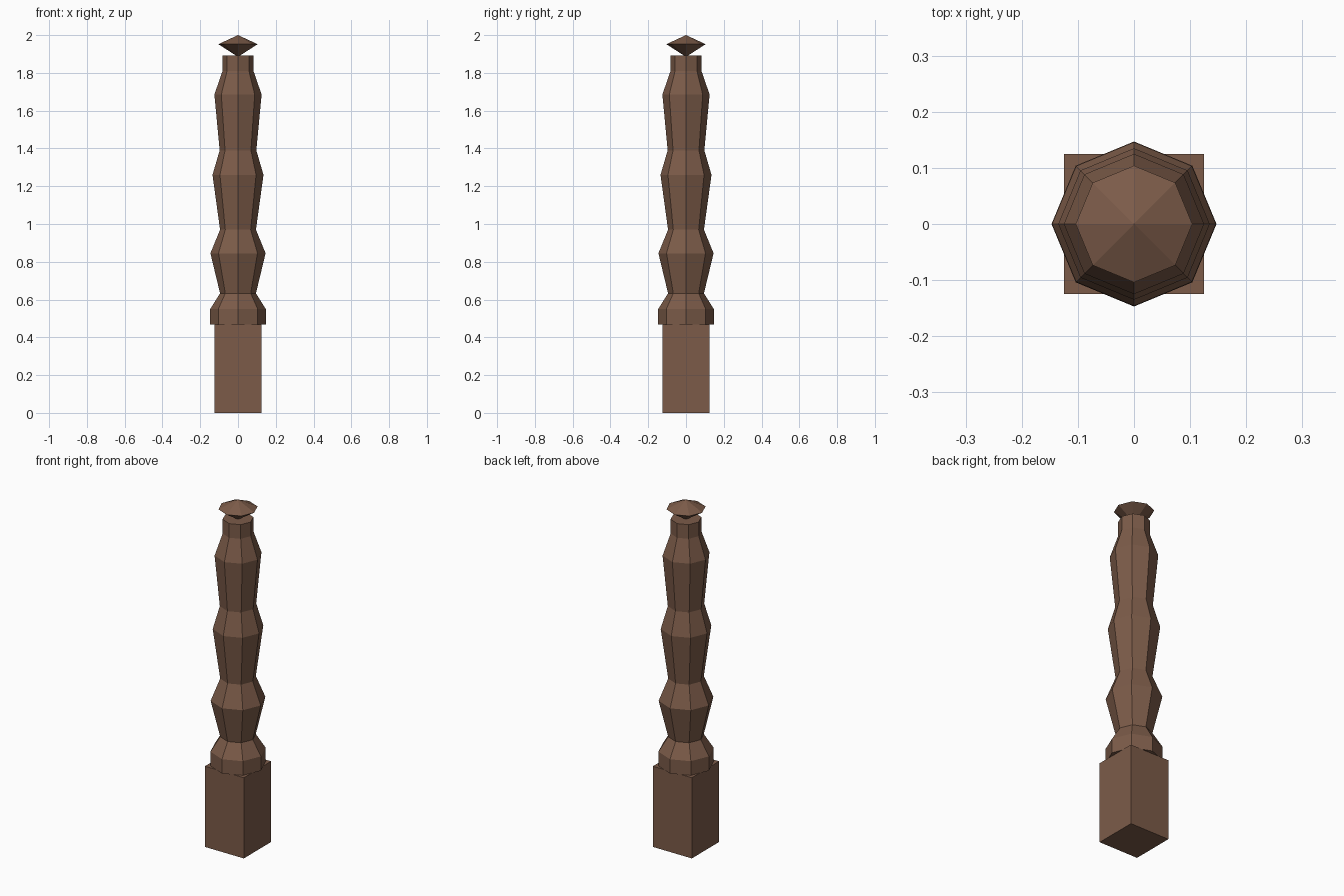
import bpy, bmesh, math

if "Cube" in bpy.data.objects:
    bpy.data.objects.remove(bpy.data.objects["Cube"])

wood = bpy.data.materials.new("brown_wood")
wood.diffuse_color = (0.200, 0.105, 0.066, 1)
wood.use_nodes = True
wood.node_tree.nodes["Principled BSDF"].inputs["Base Color"].default_value = wood.diffuse_color


def finish(name, bm):
    bmesh.ops.recalc_face_normals(bm, faces=bm.faces)
    me = bpy.data.meshes.new(name)
    bm.to_mesh(me)
    bm.free()
    me.materials.append(wood)
    ob = bpy.data.objects.new(name, me)
    bpy.context.collection.objects.link(ob)
    return ob


def lathe(name, profile, sides=8):
    """Revolve (radius, z) points; radius 0 makes a tip, open ends are capped."""
    bm = bmesh.new()
    rings = []
    for r, z in profile:
        n = sides if r > 0 else 1
        rings.append([bm.verts.new((r * math.cos(2 * math.pi * i / sides),
                                    r * math.sin(2 * math.pi * i / sides), z))
                      for i in range(n)])
    for a, b in zip(rings, rings[1:]):
        for i in range(sides):
            j = (i + 1) % sides
            quad = [a[i % len(a)], a[j % len(a)], b[j % len(b)], b[i % len(b)]]
            bm.faces.new(list(dict.fromkeys(quad)))
    for ring in (rings[0], rings[-1]):
        if len(ring) > 1:
            bm.faces.new(ring)
    return finish(name, bm)


# Square plinth
bm = bmesh.new()
bmesh.ops.create_cube(bm, size=1)
for v in bm.verts:
    v.co = (v.co.x * 0.25, v.co.y * 0.25, (v.co.z + 0.5) * 0.468)
finish("square_base", bm)

# Turned eight-sided shaft
lathe("turned_shaft", [
    (0.147, 0.467), (0.147, 0.55), (0.095, 0.633), (0.146, 0.845),
    (0.095, 0.97), (0.135, 1.26), (0.097, 1.39), (0.125, 1.685),
    (0.082, 1.81), (0.082, 1.892)])

# Pointed finial
lathe("finial", [(0, 1.885), (0.104, 1.952), (0, 2.0)])
